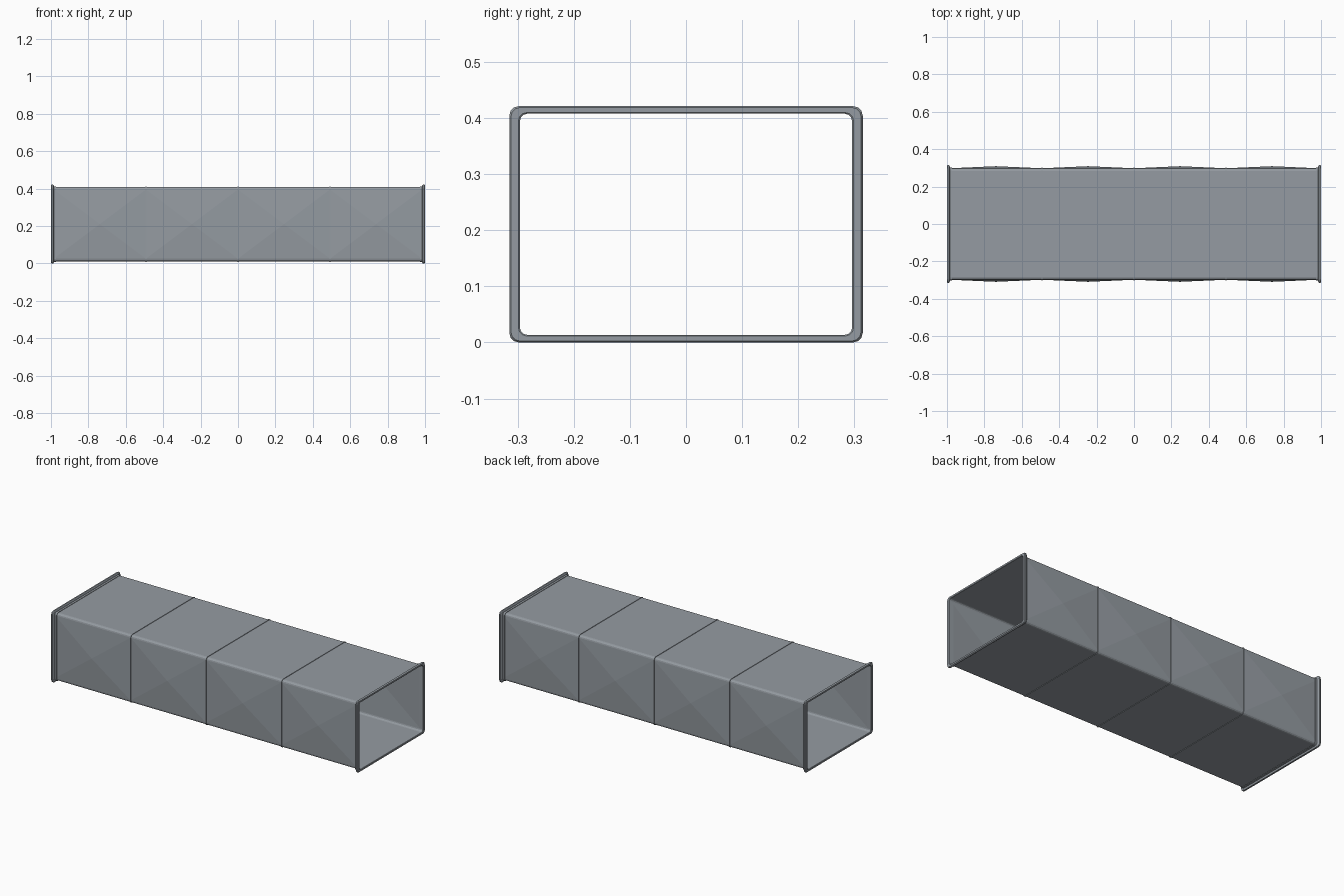
import bpy, bmesh, math

if "Cube" in bpy.data.objects:
    bpy.data.objects.remove(bpy.data.objects["Cube"])

CZ = 0.2105            # duct axis height
SEAMS = (-0.492, 0.0, 0.492)


def ring_points(hy, hz, r, n=3):
    """Rounded rectangle in the YZ plane."""
    pts = []
    for k, (sy, sz) in enumerate(((1, 1), (-1, 1), (-1, -1), (1, -1))):
        for i in range(n + 1):
            a = math.pi / 2 * (k + i / n)
            pts.append((sy * (hy - r) + r * math.cos(a),
                        CZ + sz * (hz - r) + r * math.sin(a)))
    return pts


def loft(name, rings, closed=False, bulge=0.0, thickness=0.0):
    """Skin a list of (x, half_y, half_z, radius) rings."""
    bm = bmesh.new()
    loops = [[bm.verts.new((x, y, z)) for y, z in ring_points(hy, hz, r)]
             for x, hy, hz, r in rings]
    pairs = list(zip(loops, loops[1:]))
    if closed:
        pairs.append((loops[-1], loops[0]))
    for a, b in pairs:
        for i in range(len(a)):
            j = (i + 1) % len(a)
            bm.faces.new((a[i], a[j], b[j], b[i]))
    bmesh.ops.recalc_face_normals(bm, faces=bm.faces)
    if bulge:
        # cross-broken side panels: each becomes a shallow pyramid
        sides = [f for f in bm.faces
                 if abs(f.normal.y) > 0.99 and f.calc_area() > 0.05]
        for v in bmesh.ops.poke(bm, faces=sides)["verts"]:
            v.co.y += math.copysign(bulge, v.co.y)
        # normals of an open tube must face away from the axis
        f = max(bm.faces, key=lambda f: f.calc_center_median().z)
        f.normal_update()
        if f.normal.z < 0:
            bmesh.ops.reverse_faces(bm, faces=bm.faces)
    me = bpy.data.meshes.new(name)
    bm.to_mesh(me)
    bm.free()
    ob = bpy.data.objects.new(name, me)
    bpy.context.collection.objects.link(ob)
    if thickness:
        mod = ob.modifiers.new("sheet", 'SOLIDIFY')
        mod.thickness = thickness
        mod.offset = -1
    mat = bpy.data.materials.get("steel") or bpy.data.materials.new("steel")
    mat.diffuse_color = (0.30, 0.33, 0.36, 1)
    mat.use_nodes = True
    mat.node_tree.nodes["Principled BSDF"].inputs["Base Color"].default_value = mat.diffuse_color
    me.materials.append(mat)
    return ob


# sheet-metal body with four bulged panels per side
loft("duct_body", [(x, 0.298, 0.199, 0.014) for x in (-0.985, *SEAMS, 0.985)],
     bulge=0.011, thickness=0.002)

# narrow standing seams between panels
for n, x in enumerate(SEAMS):
    loft(f"panel_seam_{n + 1}", [
        (x - 0.004, 0.297, 0.198, 0.014), (x - 0.003, 0.301, 0.2015, 0.015),
        (x + 0.003, 0.301, 0.2015, 0.015), (x + 0.004, 0.297, 0.198, 0.014)],
        closed=True)

# bevelled end flanges with a short collar over the body
for side, s in (("left", -1), ("right", 1)):
    loft(f"{side}_flange", [
        (s * 0.972, 0.296, 0.197, 0.013), (s * 0.972, 0.301, 0.2015, 0.015),
        (s * 0.984, 0.301, 0.2015, 0.015), (s * 0.986, 0.312, 0.208, 0.016),
        (s * 0.989, 0.315, 0.2105, 0.017), (s * 0.996, 0.315, 0.2105, 0.017),
        (s * 1.000, 0.312, 0.208, 0.016), (s * 1.000, 0.2985, 0.199, 0.014),
        (s * 0.998, 0.296, 0.197, 0.013)], closed=True)
